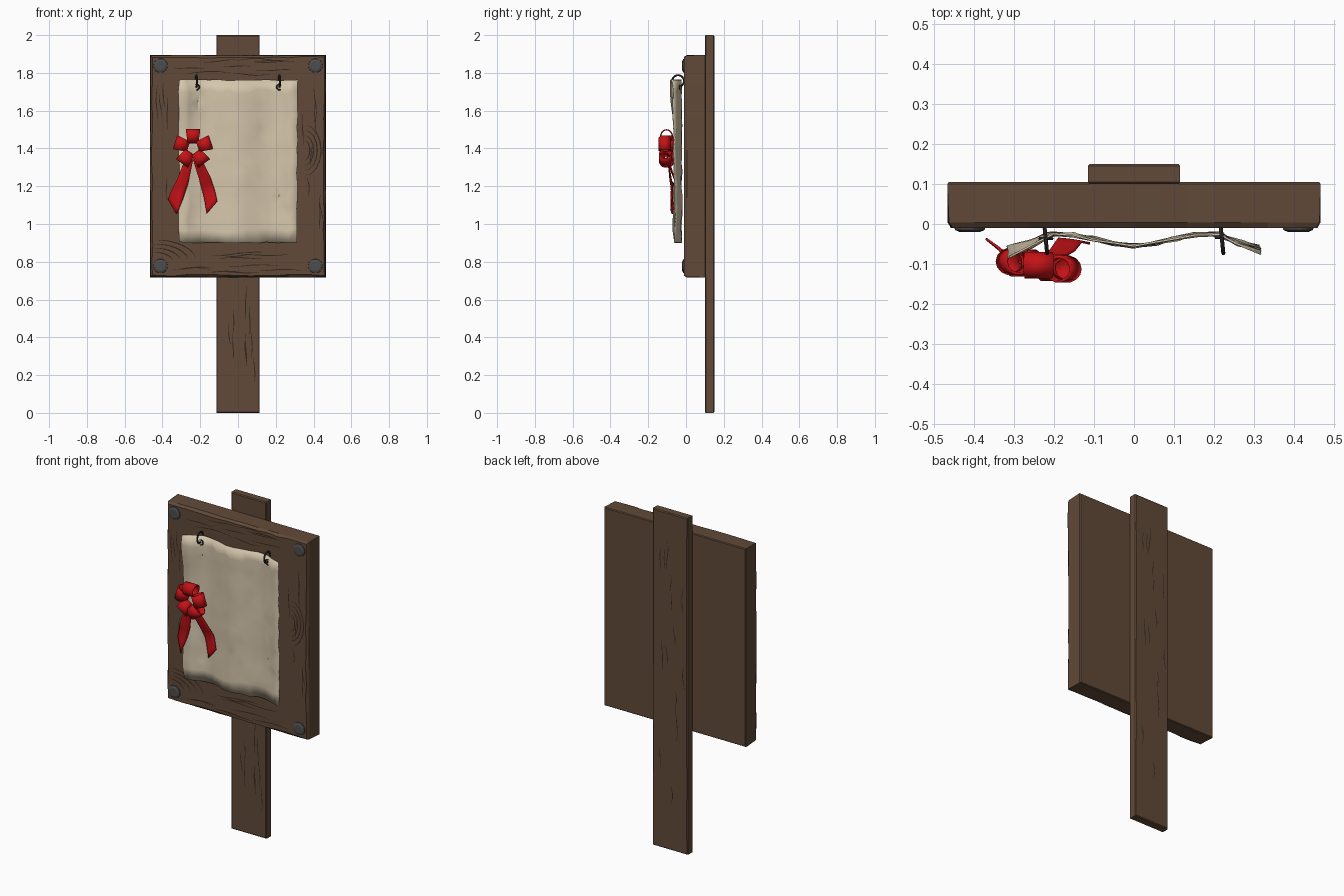
import bpy, bmesh, math, random
from mathutils import Vector

if "Cube" in bpy.data.objects:
    bpy.data.objects.remove(bpy.data.objects["Cube"])

random.seed(4)


def material(name, rgb):
    m = bpy.data.materials.new(name)
    m.diffuse_color = (*rgb, 1)
    m.use_nodes = True
    m.node_tree.nodes["Principled BSDF"].inputs["Base Color"].default_value = m.diffuse_color
    return m


WOOD = material("brown wood", (0.120, 0.068, 0.040))
GRAIN = material("dark grain", (0.035, 0.020, 0.013))
SHEET = material("parchment", (0.66, 0.56, 0.41))
RED = material("red ribbon", (0.56, 0.006, 0.008))
IRON = material("grey nail", (0.075, 0.075, 0.078))
DARK = material("dark iron", (0.03, 0.03, 0.03))


def make(name, verts, faces, mat, thick=0, smooth=None):
    me = bpy.data.meshes.new(name)
    me.from_pydata([tuple(v) for v in verts], [], faces)
    me.materials.append(mat)
    bm = bmesh.new()
    bm.from_mesh(me)
    bmesh.ops.recalc_face_normals(bm, faces=bm.faces)
    bm.to_mesh(me)
    bm.free()
    ob = bpy.data.objects.new(name, me)
    bpy.context.collection.objects.link(ob)
    if thick:
        mod = ob.modifiers.new("thickness", 'SOLIDIFY')
        mod.thickness, mod.offset = thick, 0
    if smooth:
        finish(ob, smooth)
    return ob


def finish(ob, angle):
    bpy.ops.object.select_all(action='DESELECT')
    ob.select_set(True)
    bpy.context.view_layer.objects.active = ob
    bpy.ops.object.shade_smooth_by_angle(angle=math.radians(angle))


def plank(name, x, z0, z1, rings, n=10):
    """Stack of rectangular outlines (inset, y, wobble), capped at both ends."""
    verts, faces, count = [], [], 4 * n
    for inset, y, wob in rings:
        c = [(-x, z0), (x, z0), (x, z1), (-x, z1)]
        for s in range(4):
            a, b = c[s], c[(s + 1) % 4]
            for i in range(n):
                t = i / n
                px, pz = a[0] + (b[0] - a[0]) * t, a[1] + (b[1] - a[1]) * t
                d = inset + random.random() * wob
                px = max(-x + d, min(x - d, px))
                pz = max(z0 + d, min(z1 - d, pz))
                verts.append((px, y, pz))
    for r in range(len(rings) - 1):
        for i in range(count):
            j = (i + 1) % count
            faces.append((r * count + i, r * count + j, (r + 1) * count + j, (r + 1) * count + i))
    faces.append(tuple(range(count)))
    faces.append(tuple(range((len(rings) - 1) * count, len(rings) * count)))
    return make(name, verts, faces, WOOD)


# Post and board
plank("post", 0.115, 0, 2, [(0.005, 0.10, 0), (0, 0.105, 0), (0, 0.145, 0), (0.004, 0.15, 0.002)])
plank("board", 0.466, 0.717, 1.895,
      [(0.004, 0.105, 0), (0, 0.10, 0), (0, 0.004, 0.004), (0.008, -0.010, 0.008)], 14)


# Wood grain: thin tapered plates
def grain(points, y, w=0.003):
    n, verts = len(points), []
    for i, p in enumerate(points):
        a, b = Vector(points[max(i - 1, 0)]), Vector(points[min(i + 1, n - 1)])
        d = (b - a).normalized() * (0.0005 + w * math.sin(math.pi * i / (n - 1)))
        verts += [(p[0] - d.y, y, p[1] + d.x), (p[0] + d.y, y, p[1] - d.x)]
    make("grain_line", verts, [(2 * i, 2 * i + 1, 2 * i + 3, 2 * i + 2) for i in range(n - 1)], GRAIN)


def grain_field(x0, x1, z0, z1, y, count, vertical, size):
    for _ in range(count):
        length = size * random.uniform(0.5, 1)
        if vertical:
            u, v = random.uniform(x0, x1), random.uniform(z0, z1 - length)
        else:
            u, v = random.uniform(z0, z1), random.uniform(x0, x1 - length)
        ph, amp = random.uniform(0, 6), random.uniform(0.002, 0.007)
        pts = []
        for k in range(9):
            along, off = v + length * k / 8, u + amp * math.sin(ph + k * 0.6)
            pts.append((off, along) if vertical else (along, off))
        grain(pts, y, 0.0022)


FRONT = -0.0115
grain_field(-0.35, 0.35, 1.79, 1.87, FRONT, 9, False, 0.25)
grain_field(-0.35, 0.35, 0.74, 0.87, FRONT, 11, False, 0.28)
grain_field(-0.44, -0.34, 0.95, 1.75, FRONT, 6, True, 0.2)
grain_field(0.34, 0.44, 0.90, 1.75, FRONT, 7, True, 0.2)
grain_field(-0.09, 0.09, 0.05, 0.70, 0.0985, 9, True, 0.2)
grain_field(-0.09, 0.09, 0.15, 1.85, 0.1515, 14, True, 0.2)
for k in range(4):  # knots on the lower left corner and the right side
    r = 0.05 + 0.022 * k
    grain([(-0.44 + 1.9 * r * math.sin(a * 0.2), 0.80 + r * math.cos(a * 0.2)) for a in range(8)], FRONT)
    grain([(0.355 + (0.025 + 0.02 * k) * math.sin(math.pi * a / 8), 1.39 - (0.05 + 0.028 * k) * math.cos(math.pi * a / 8))
           for a in range(9)], FRONT)

# Corner nails: low domes
for sx in (-1, 1):
    for z in (0.777, 1.838):
        prof, verts, faces, n = [(0.039, -0.006), (0.037, -0.015), (0.025, -0.020)], [], [], 14
        for r, y in prof:
            verts += [(sx * 0.41 + r * math.cos(2 * math.pi * i / n), y, z + r * math.sin(2 * math.pi * i / n)) for i in range(n)]
        for k in range(2):
            faces += [(k * n + i, k * n + (i + 1) % n, (k + 1) * n + (i + 1) % n, (k + 1) * n + i) for i in range(n)]
        faces += [tuple(range(n)), tuple(range(2 * n, 3 * n))]
        make("nail", verts, faces, IRON)


# Parchment: edges curl forward, middle bulges
def sheet_y(x, z):
    a = abs(x)
    t = max(0, min(1, (a - 0.19) / 0.125))
    top = max(0, (z - 1.5) / 0.26)
    y = -0.020 - 0.034 * math.exp(-(x / 0.12) ** 2) - (0.042 + 0.016 * top) * t * t * (3 - 2 * t)
    return y - 0.005 * math.sin(z * 9 + x * 5) * t + max(0, a - 0.315) * 0.8


nx, nz, verts = 12, 14, []
for j in range(nz + 1):
    for i in range(nx + 1):
        x, z = -0.314 + 0.628 * i / nx, 0.902 + 0.86 * j / nz
        y = min(sheet_y(x, z) + random.uniform(-0.005, 0.004), -0.016)
        edge_x, edge_z = i in (0, nx), j in (0, nz)
        verts.append((x + random.uniform(-1, 1) * (0.004 if edge_x else 0.012), y,
                      z + random.uniform(-1, 1) * (0.004 if edge_z else 0.012)))
faces = []
for j in range(nz):
    for i in range(nx):
        a, b, c, d = j * (nx + 1) + i, j * (nx + 1) + i + 1, (j + 1) * (nx + 1) + i + 1, (j + 1) * (nx + 1) + i
        faces += [(a, b, c), (a, c, d)] if (i + j) % 2 else [(a, b, d), (b, c, d)]
make("parchment", verts, faces, SHEET, 0.005, 35)

# Hanging rings and eyelets
for x in (-0.22, 0.22):
    bpy.ops.mesh.primitive_torus_add(location=(x, -0.042, 1.757), rotation=(0, math.pi / 2, 0.1), major_radius=0.031,
                                     minor_radius=0.005, major_segments=20, minor_segments=8)
    ring = bpy.context.object
    ring.name = "hanging_ring"
    bpy.ops.mesh.primitive_torus_add(location=(x, sheet_y(x, 1.725) - 0.006, 1.725), rotation=(math.pi / 2, 0, 0),
                                     major_radius=0.015, minor_radius=0.004, major_segments=16, minor_segments=6)
    eyelet = bpy.context.object
    eyelet.name = "eyelet"
    for ob in (ring, eyelet):
        ob.data.materials.append(DARK)
        finish(ob, 40)

# Bow: five open loops around a hole
CENTRE = Vector((-0.238, -0.103, 1.402))
for k in range(5):
    ang = math.radians(90 + 72 * k)
    out = Vector((math.cos(ang), 0, math.sin(ang)))
    side = Vector((-math.sin(ang), 0, math.cos(ang)))
    n, verts = 14, []
    tilt = 0.010 * math.cos(ang)
    for i in range(n):
        a = 2 * math.pi * i / n
        rad = 0.063 - 0.034 * math.cos(a)
        half = 0.029 + 0.009 * (rad - 0.03) / 0.066
        for s in (-1, 1):
            verts.append(CENTRE + out * rad + side * half * s + Vector((0, 0.031 * math.sin(a) - tilt, 0)))
    make("bow_loop", verts, [(2 * i, 2 * i + 1, (2 * i + 3) % (2 * n), (2 * i + 2) % (2 * n)) for i in range(n)],
         RED, 0.007, 40)

# Ribbon tails: outer and inner edges, slanted ends
TAILS = [
    ([(-0.275, 1.36), (-0.32, 1.24), (-0.352, 1.175), (-0.37, 1.13)],
     [(-0.238, 1.34), (-0.262, 1.22), (-0.292, 1.13), (-0.325, 1.052)]),
    ([(-0.200, 1.36), (-0.147, 1.25), (-0.122, 1.175), (-0.11, 1.12)],
     [(-0.238, 1.34), (-0.207, 1.24), (-0.180, 1.14), (-0.165, 1.055)])]
for outer, inner in TAILS:
    verts, steps, cols = [], 9, 4

    def at(line, t):
        k = min(int(t * 3), 2)
        return Vector(line[k]).lerp(Vector(line[k + 1]), t * 3 - k)

    for s in range(steps + 1):
        for c in range(cols + 1):
            p = at(outer, s / steps).lerp(at(inner, s / steps), c / cols)
            h = max(0, 1 - s / 5)
            y = sheet_y(p.x, p.y) - 0.014
            verts.append((p.x, y * (1 - h) - 0.10 * h, p.y))
    w = cols + 1
    make("ribbon_tail", verts, [(s * w + c, s * w + c + 1, (s + 1) * w + c + 1, (s + 1) * w + c)
                                for s in range(steps) for c in range(cols)], RED, 0.006, 40)
